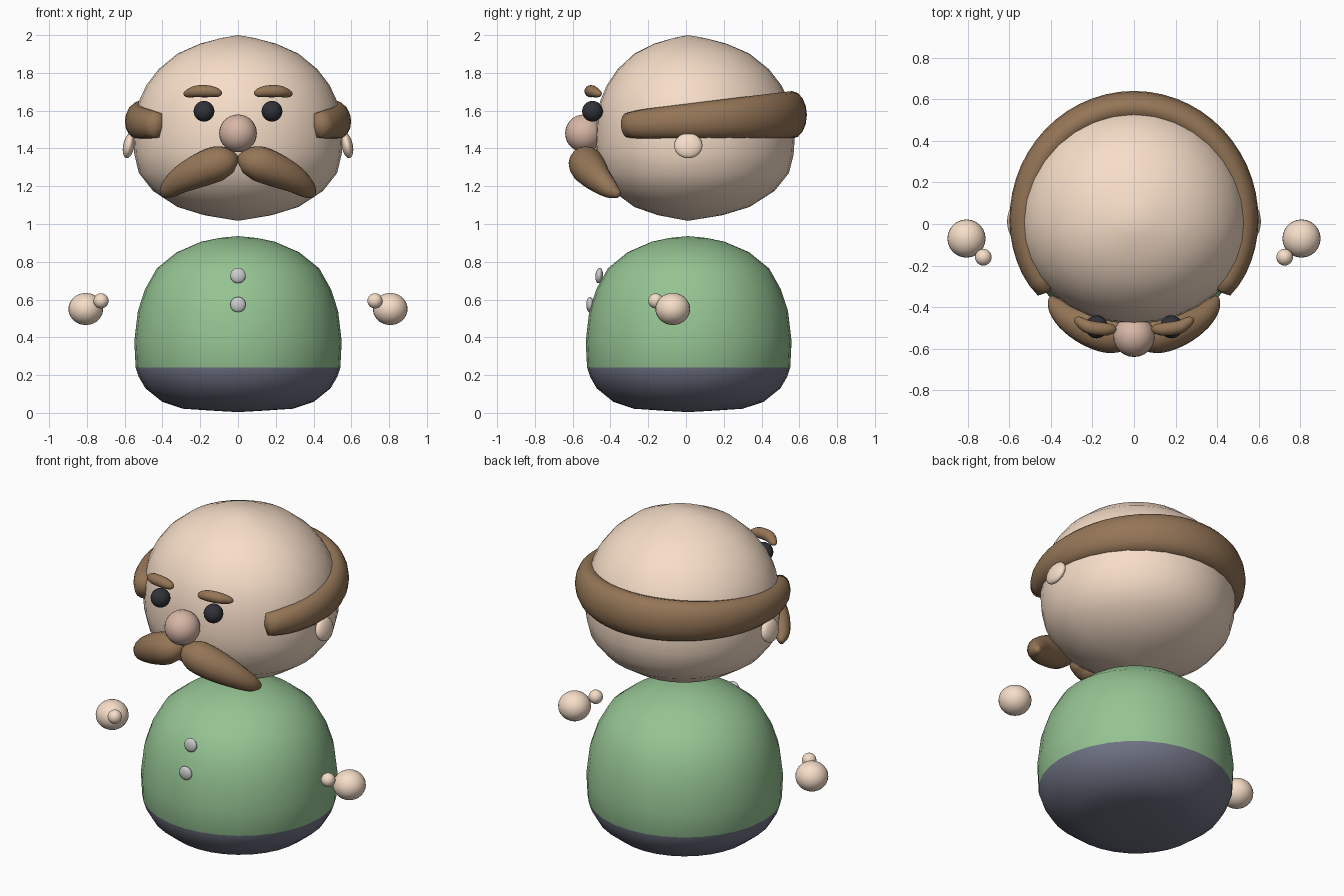
import bpy, bmesh, math
from mathutils import Vector, Matrix

if "Cube" in bpy.data.objects:
    bpy.data.objects.remove(bpy.data.objects["Cube"])


def material(name, rgb):
    m = bpy.data.materials.new(name)
    m.diffuse_color = (*rgb, 1)
    m.use_nodes = True
    m.node_tree.nodes["Principled BSDF"].inputs["Base Color"].default_value = m.diffuse_color
    return m


SKIN = material("skin", (0.93, 0.73, 0.58))
NOSE = material("nose_pink", (0.68, 0.47, 0.38))
BROWN = material("brown_hair", (0.30, 0.18, 0.095))
GREEN = material("green_shirt", (0.30, 0.55, 0.29))
SLATE = material("slate_trousers", (0.16, 0.17, 0.23))
DARK = material("dark_eye", (0.03, 0.032, 0.04))
WHITE = material("white_button", (0.95, 0.95, 0.92))


def finish(bm, name, *mats):
    bmesh.ops.recalc_face_normals(bm, faces=bm.faces)
    for f in bm.faces:
        f.smooth = True
    me = bpy.data.meshes.new(name)
    bm.to_mesh(me)
    bm.free()
    for m in mats:
        me.materials.append(m)
    ob = bpy.data.objects.new(name, me)
    bpy.context.collection.objects.link(ob)
    return ob


def skin_rings(bm, start, rings, end):
    """Join rings of points into a closed skin with a pole at each end."""
    rows = [[bm.verts.new(p) for p in r] for r in rings]
    n = len(rows[0])
    a, b = bm.verts.new(start), bm.verts.new(end)
    for i in range(n):
        j = (i + 1) % n
        bm.faces.new((a, rows[0][i], rows[0][j]))
        bm.faces.new((b, rows[-1][j], rows[-1][i]))
        for r, s in zip(rows, rows[1:]):
            bm.faces.new((r[i], s[i], s[j], r[j]))


def lathe(name, profile, mats, front=1.0, back=1.0, y0=0.01, n=32):
    bm = bmesh.new()
    rings = []
    for r, z in profile[1:-1]:
        ring = []
        for k in range(n):
            a = 2 * math.pi * k / n
            s = math.sin(a)
            ring.append((r * math.cos(a), y0 + r * s * (front if s < 0 else back), z))
        rings.append(ring)
    skin_rings(bm, (0, y0, profile[0][1]), rings, (0, y0, profile[-1][1]))
    return finish(bm, name, *mats)


def smooth_path(pts, steps):
    """Catmull-Rom interpolation through tuples of any length."""
    p = [pts[0]] + pts + [pts[-1]]
    out = []
    for i in range(1, len(p) - 2):
        for k in range(steps):
            t = k / steps
            out.append([0.5 * (2 * b + (c - a) * t + (2 * a - 5 * b + 4 * c - d) * t * t
                               + (3 * b - a - 3 * c + d) * t ** 3)
                        for a, b, c, d in zip(*p[i - 1:i + 3])])
    return out + [list(pts[-1])]


def tube(name, pts, mat, n=16):
    """Sweep an ellipse: each point is x, y, z, half width, half height."""
    bm = bmesh.new()
    c = [Vector(p[:3]) for p in pts]
    rings = []
    for i, p in enumerate(pts):
        t = (c[min(i + 1, len(c) - 1)] - c[max(i - 1, 0)]).normalized()
        side = t.cross(Vector((0, 0, 1))).normalized()
        up = side.cross(t)
        rings.append([c[i] + side * p[3] * math.cos(a) + up * p[4] * math.sin(a)
                      for a in (2 * math.pi * k / n for k in range(n))])
    ends = [c[0] + (c[0] - c[1]).normalized() * 0.3 * pts[0][3],
            c[-1] + (c[-1] - c[-2]).normalized() * 0.3 * pts[-1][3]]
    skin_rings(bm, ends[0], rings, ends[1])
    return finish(bm, name, mat)


def ball(name, loc, radii, mat, rot_x=0, rot_y=0):
    bm = bmesh.new()
    bmesh.ops.create_uvsphere(bm, u_segments=24, v_segments=14, radius=1)
    m = (Matrix.Translation(loc) @ Matrix.Rotation(rot_y, 4, 'Y')
         @ Matrix.Rotation(rot_x, 4, 'X') @ Matrix.Diagonal((*radii, 1)))
    bmesh.ops.transform(bm, matrix=m, verts=bm.verts)
    return finish(bm, name, mat)


# Body: green shirt with slate lower part
body = lathe("body", [(0, 0.936), (0.10, 0.926), (0.195, 0.906), (0.325, 0.85), (0.43, 0.765),
                      (0.492, 0.655), (0.53, 0.54), (0.549, 0.38), (0.542, 0.24), (0.525, 0.19),
                      (0.49, 0.13), (0.40, 0.058), (0.29, 0.022), (0.14, 0.012), (0, 0.004)],
             (GREEN, SLATE), front=0.985)
for f in body.data.polygons:
    f.material_index = 1 if f.center.z < 0.24 else 0

# Head: full and squarish, slightly flattened at the face
lathe("head", [(0, 2.0), (0.09, 1.984), (0.20, 1.955), (0.32, 1.902), (0.42, 1.82), (0.485, 1.735),
               (0.525, 1.65), (0.547, 1.55), (0.554, 1.45), (0.549, 1.37), (0.525, 1.27),
               (0.45, 1.175), (0.32, 1.09), (0.18, 1.047), (0.08, 1.03), (0, 1.017)],
      (SKIN,), front=0.885, back=1.02)

# Hair band: wraps around the back, taller at the rear
band = []
for k in range(41):
    a = math.radians(-38 + 256 * k / 40)
    s = math.sin(a)
    y = 0.01 + s * (0.55 if s > 0 else 0.525)
    g = (y + 0.33) / 0.885
    end = min(k, 40 - k)
    f = (0.88, 0.96)[end] if end < 2 else 1
    band.append((0.53 * math.cos(a), y, 1.522 + 0.055 * g,
                 (0.062 + 0.018 * g) * f, (0.073 + 0.053 * g) * f))
tube("hair_band", band, BROWN)

# Nose and shirt buttons
ball("nose", (0, -0.54, 1.48), (0.1, 0.1, 0.1), NOSE)
ball("upper_button", (0, -0.46, 0.727), (0.041, 0.02, 0.041), WHITE, rot_x=-0.1)
ball("lower_button", (0, -0.508, 0.573), (0.041, 0.02, 0.041), WHITE)

# Paired parts
for s, side in ((-1, "left"), (1, "right")):
    ball(side + "_eye", (s * 0.18, -0.495, 1.597), (0.055,) * 3, DARK)
    ball(side + "_ear", (s * 0.578, 0.012, 1.415), (0.03, 0.075, 0.068), SKIN, rot_y=-s * 0.2)
    ball(side + "_hand", (s * 0.806, -0.07, 0.55), (0.092, 0.092, 0.085), SKIN)
    ball(side + "_thumb", (s * 0.725, -0.16, 0.593), (0.04,) * 3, SKIN)
    brow = [(0.088, -0.502, 1.69, 0.010, 0.010), (0.105, -0.505, 1.694, 0.024, 0.022),
            (0.15, -0.506, 1.702, 0.032, 0.031), (0.22, -0.495, 1.702, 0.032, 0.031),
            (0.268, -0.465, 1.69, 0.022, 0.020), (0.283, -0.453, 1.685, 0.008, 0.008)]
    moustache = [(0.008, -0.515, 1.325, 0.025, 0.025), (0.03, -0.52, 1.328, 0.064, 0.06),
                 (0.10, -0.530, 1.322, 0.092, 0.092), (0.20, -0.505, 1.285, 0.09, 0.09),
                 (0.30, -0.46, 1.235, 0.07, 0.072), (0.37, -0.40, 1.182, 0.046, 0.048),
                 (0.398, -0.355, 1.155, 0.015, 0.018)]
    for name, pts in (("_eyebrow", brow), ("_moustache", moustache)):
        tube(side + name, [(s * p[0], *p[1:]) for p in smooth_path(pts, 4)], BROWN)
